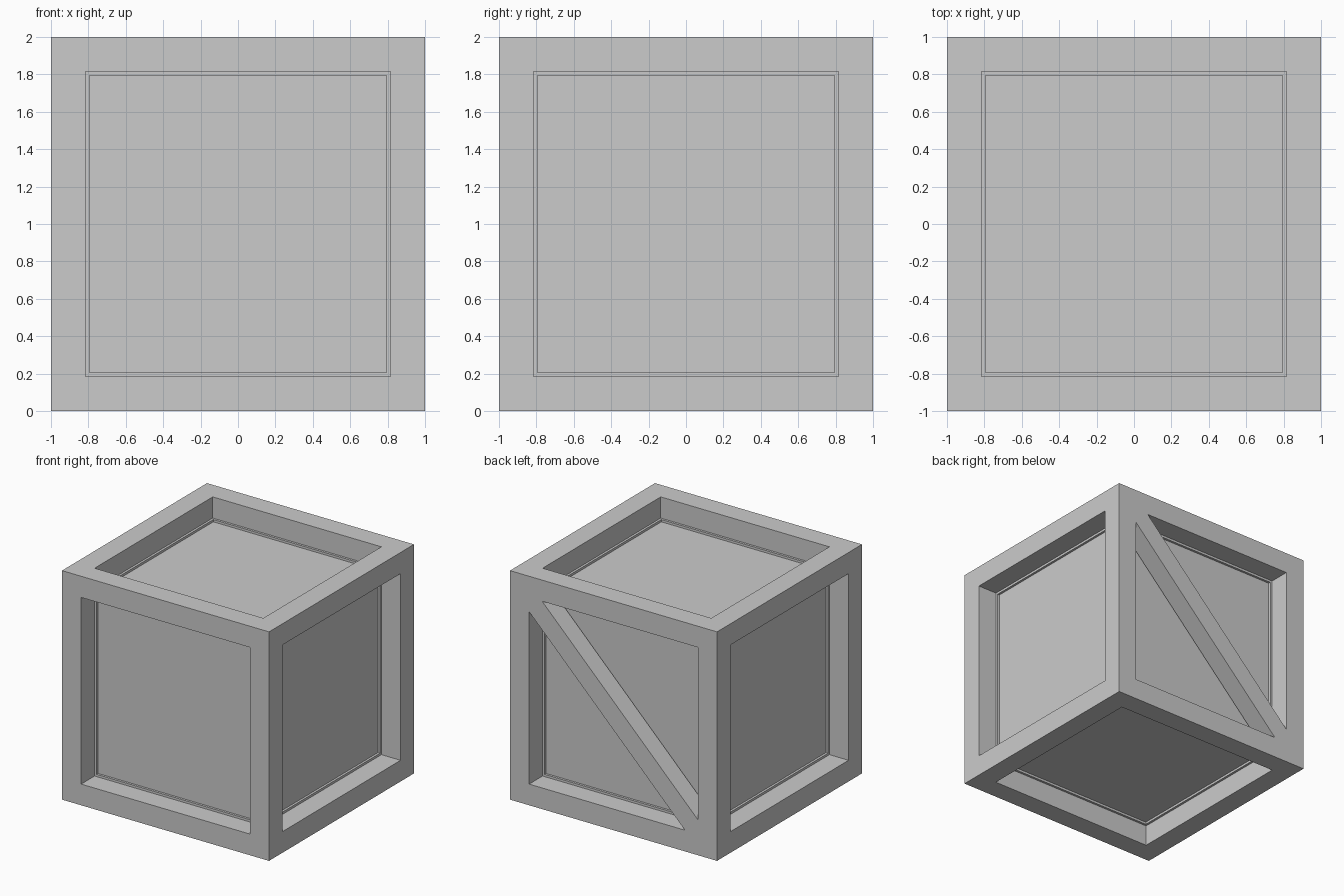
import bpy, bmesh
from mathutils import Vector

if "Cube" in bpy.data.objects:
    bpy.data.objects.remove(bpy.data.objects["Cube"])

FRAME = 0.185    # width of the frame bars
RECESS = 0.205   # panel depth, slightly deeper than the bars so a small lip forms


def make_object(name, bm):
    bmesh.ops.recalc_face_normals(bm, faces=bm.faces) if name != "crate_body" else None
    mesh = bpy.data.meshes.new(name)
    bm.to_mesh(mesh)
    bm.free()
    obj = bpy.data.objects.new(name, mesh)
    obj.location.z = 1.0
    bpy.context.collection.objects.link(obj)
    return obj


# Crate body: cube with every side inset to a frame and sunk to a panel
bm = bmesh.new()
bmesh.ops.create_cube(bm, size=2.0)
panels = list(bm.faces)
bmesh.ops.inset_individual(bm, faces=panels, thickness=FRAME, use_even_offset=True)
for panel in panels:
    normal = panel.normal.copy()
    sunk = bmesh.ops.extrude_discrete_faces(bm, faces=[panel])["faces"][0]
    bmesh.ops.translate(bm, verts=sunk.verts, vec=normal * -RECESS)
make_object("crate_body", bm)

# Diagonal brace across the back opening, flush with the frame
h = 1.0 - FRAME
c = 0.125
outline = [(h, h), (h, h - c), (-h + c, -h), (-h, -h), (-h, -h + c), (h - c, h)]
bm = bmesh.new()
face = bm.faces.new([bm.verts.new((x, 1.0, z)) for x, z in outline])
ext = bmesh.ops.extrude_face_region(bm, geom=[face], use_keep_orig=True)["geom"]
bmesh.ops.translate(bm, vec=Vector((0, -0.175, 0)),
                    verts=[g for g in ext if isinstance(g, bmesh.types.BMVert)])
make_object("back_diagonal_brace", bm)
